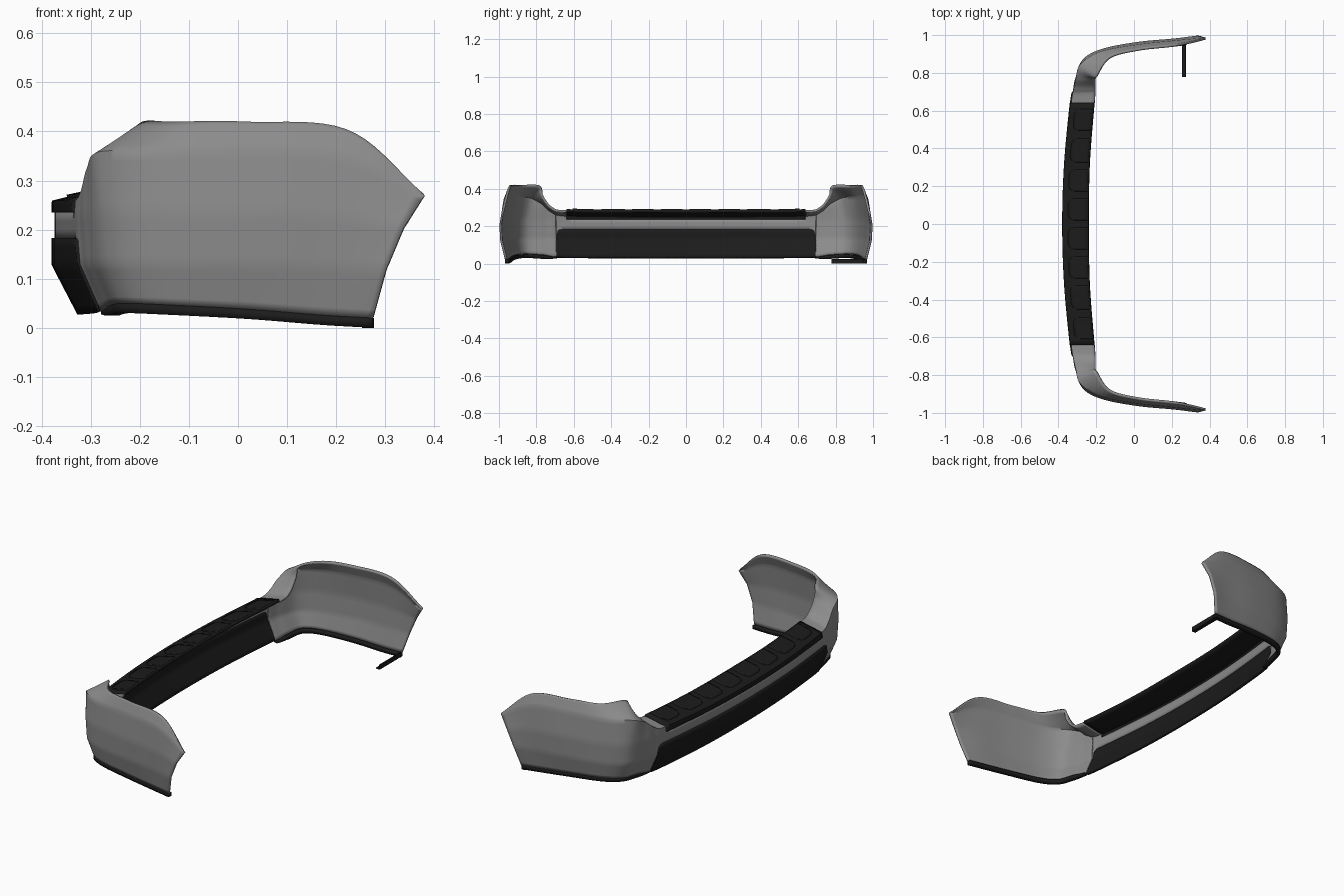
import bpy
import bmesh
import math
from mathutils import Vector

if "Cube" in bpy.data.objects:
    bpy.data.objects.remove(bpy.data.objects["Cube"], do_unlink=True)


def material(name, shade):
    mat = bpy.data.materials.new(name)
    mat.use_nodes = True
    colour = (shade, shade, shade, 1)
    mat.diffuse_color = colour
    mat.node_tree.nodes["Principled BSDF"].inputs["Base Color"].default_value = colour
    return mat


black = material("black_plastic", .011)
grey = material("grey_paint", .26)

# Guide curves of one half, from the middle round the corner to the wheel arch
bottom = [(-.322, 0, .03), (-.314, .32, .03), (-.288, .64, .032), (-.274, .715, .036),
          (-.262, .77, .045), (-.235, .86, .05), (-.15, .91, .047), (.02, .94, .038),
          (.17, .955, .026), (.275, .968, .02)]
knee = [(-.374, 0, .13), (-.364, .32, .13), (-.332, .64, .13), (-.316, .715, .13),
        (-.302, .77, .13), (-.264, .87, .13), (-.165, .925, .13), (.02, .96, .13),
        (.2, .977, .125), (.302, .993, .12)]
belt = [(-.374, 0, .235), (-.364, .32, .235), (-.334, .64, .235), (-.322, .715, .235),
        (-.311, .77, .235), (-.272, .87, .235), (-.17, .927, .235), (.02, .964, .235),
        (.21, .982, .225), (.338, .998, .205)]
shoulder = [(-.374, 0, .255), (-.364, .32, .255), (-.332, .64, .26), (-.32, .715, .28),
            (-.308, .77, .325), (-.285, .845, .358), (-.18, .912, .36), (.02, .95, .365),
            (.22, .972, .352), (.38, .987, .27)]
rim = [(-.24, 0, .282), (-.235, .32, .282), (-.21, .64, .285), (-.205, .715, .302),
       (-.205, .762, .36), (-.2, .782, .417), (-.13, .885, .42), (.02, .928, .42),
       (.225, .952, .403), (.378, .985, .273)]
GUIDES = [[Vector(p) for p in row] for row in (bottom, knee, belt, shoulder, rim)]
LAST = len(bottom) - 1


def along(row, u):
    """Smooth point on a guide curve, symmetric at the middle."""
    i = min(int(u), LAST - 1)
    t = u - i
    b, c = row[i], row[i + 1]
    a = row[i - 1] if i else Vector((c.x, -c.y, c.z))
    d = row[i + 2] if i + 2 <= LAST else c * 2 - b
    return (b * 2 + (c - a) * t + (a * 2 - b * 5 + c * 4 - d) * t * t
            + (b * 3 - a - c * 3 + d) * t ** 3) / 2


def skin(u, v):
    i = min(int(v), len(GUIDES) - 2)
    return along(GUIDES[i], u).lerp(along(GUIDES[i + 1], u), v - i)


def finish(name, bm, mat, thick, offset):
    """Turn one half into a mirrored, thickened and shaded part."""
    bmesh.ops.remove_doubles(bm, verts=bm.verts, dist=1e-5)
    mesh = bpy.data.meshes.new(name)
    bm.to_mesh(mesh)
    bm.free()
    ob = bpy.data.objects.new(name, mesh)
    bpy.context.collection.objects.link(ob)
    mesh.materials.append(mat)
    mirror = ob.modifiers.new("Mirror", 'MIRROR')
    mirror.use_axis = (False, True, False)
    solid = ob.modifiers.new("Solidify", 'SOLIDIFY')
    solid.thickness, solid.offset = thick, offset
    bpy.ops.object.select_all(action='DESELECT')
    ob.select_set(True)
    bpy.context.view_layer.objects.active = ob
    bpy.ops.object.shade_smooth_by_angle(angle=math.radians(50))


def sheet(bm, us, vs, point):
    grid = [[bm.verts.new(point(u, v)) for v in vs] for u in us]
    for p, q in zip(grid, grid[1:]):
        for j in range(len(vs) - 1):
            bm.faces.new((p[j], p[j + 1], q[j + 1], q[j]))


def steps(a, b, n):
    return [a + (b - a) * i / n for i in range(n + 1)]


def patch(bm, us, low, high):
    """Piece of the skin between two height limits."""
    sheet(bm, us, steps(0, 4, 24),
          lambda u, v: skin(u, min(max(v, low(u)), high(u))))


PANEL_START, PANEL_END, PANEL_TOP = 2.15, 2.58, 1.5


def panel_edge(u):
    if u > PANEL_END:
        return 0
    t = max(0, (u - PANEL_START) / (PANEL_END - PANEL_START))
    return PANEL_TOP - .7 * (1 - math.sqrt(max(0, 1 - t * t)))


# Painted band and corners
bm = bmesh.new()
patch(bm, steps(0, 2, 16), panel_edge, lambda u: 2)
patch(bm, steps(2, PANEL_END, 14) + steps(PANEL_END + .001, LAST, 56), panel_edge, lambda u: 4)
finish("painted_shell", bm, grey, .012, -1)

# Lower black panel
bm = bmesh.new()
patch(bm, steps(0, 2, 16) + steps(2.04, PANEL_END, 14), lambda u: 0, panel_edge)
finish("lower_panel", bm, black, .016, -.25)

# Step pad on top of the middle
bm = bmesh.new()
patch(bm, steps(0, 2, 16), lambda u: 2, lambda u: 4)
finish("step_pad", bm, black, .014, -.1)

# Raised treads with rounded outer corners
bm = bmesh.new()
for i in range(4):
    start, width = .06 + .48 * i, .36

    def tread_edge(u):
        near = min(u - start, start + width - u) / .1
        return 3.2 + .25 * (1 - math.sqrt(max(0, 1 - max(0, 1 - near) ** 2)))

    patch(bm, steps(start, start + width, 16), tread_edge, lambda u: 3.96)
finish("step_treads", bm, black, .011, 1)

# Black lip under the corners, growing out of the panel's lower edge
bm = bmesh.new()
sheet(bm, steps(PANEL_END, LAST, 40), [0, 1],
      lambda u, v: along(GUIDES[0], u)
      - Vector((0, .001, (1 - v) * min(.02, .006 + .01 * (u - PANEL_END)))))
finish("lower_lip", bm, black, .02, -1)

# Angled bracket at the arch on one side
bm = bmesh.new()
for size, place in (((.022, .19, .005), (.264, .872, .0025)), ((.005, .19, .024), (.2725, .872, .012))):
    box = bmesh.ops.create_cube(bm, size=1)["verts"]
    bmesh.ops.scale(bm, verts=box, vec=size)
    bmesh.ops.translate(bm, verts=box, vec=place)
mesh = bpy.data.meshes.new("arch_bracket")
bm.to_mesh(mesh)
bm.free()
mesh.materials.append(black)
bpy.context.collection.objects.link(bpy.data.objects.new("arch_bracket", mesh))
